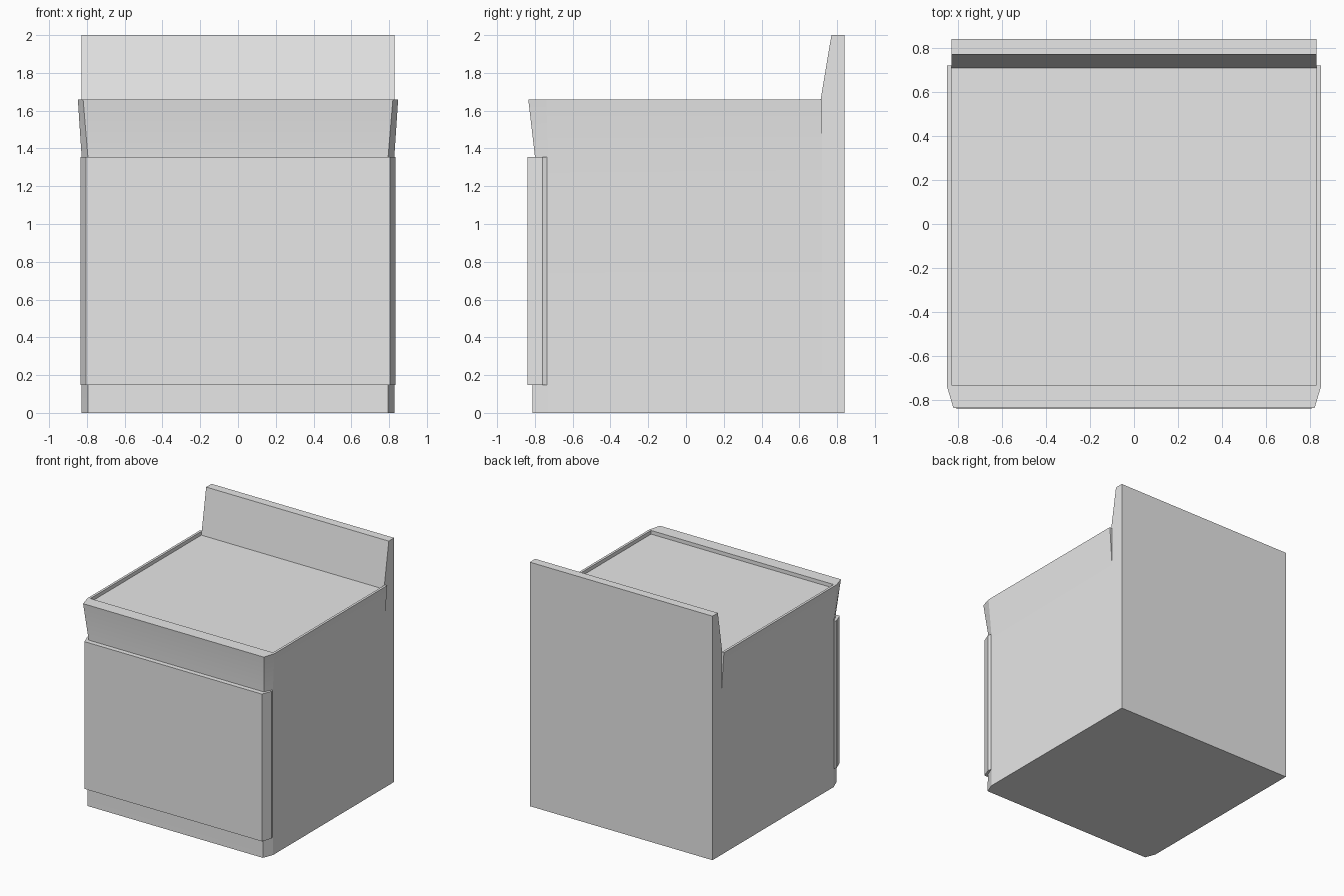
import bpy
import bmesh
import math

cube = bpy.data.objects.get("Cube")
if cube:
    bpy.data.objects.remove(cube, do_unlink=True)

grey = bpy.data.materials.new("light_grey")
grey.use_nodes = True
grey.diffuse_color = (0.8, 0.8, 0.8, 1)
grey.node_tree.nodes["Principled BSDF"].inputs["Base Color"].default_value = (0.8, 0.8, 0.8, 1)


def loft(name, rings):
    """Join matching closed rings of points and cap both ends."""
    bm = bmesh.new()
    loops = [[bm.verts.new(p) for p in ring] for ring in rings]
    for a, b in zip(loops, loops[1:]):
        n = len(a)
        for i in range(n):
            j = (i + 1) % n
            bm.faces.new((a[i], a[j], b[j], b[i]))
    bm.faces.new(loops[0])
    bm.faces.new(loops[-1])
    bmesh.ops.recalc_face_normals(bm, faces=bm.faces)
    mesh = bpy.data.meshes.new(name)
    bm.to_mesh(mesh)
    bm.free()
    obj = bpy.data.objects.new(name, mesh)
    bpy.context.collection.objects.link(obj)
    mesh.materials.append(grey)
    bpy.ops.object.select_all(action='DESELECT')
    obj.select_set(True)
    bpy.context.view_layer.objects.active = obj
    bpy.ops.object.shade_smooth_by_angle(angle=math.radians(20))
    return obj


def outline(half, z):
    """Mirror a half outline (front to back, +x side) at height z."""
    right = [(x, y, z) for x, y in half]
    return right + [(-x, y, z) for x, y, z in reversed(right)]


# Cabinet body with chamfered front corners, flared top and sunken worktop
BACK = 0.72
base = [(0.795, -0.813), (0.828, -0.73), (0.828, BACK)]
neck = [(0.795, -0.8), (0.828, -0.73), (0.828, BACK)]
rim = [(0.82, -0.835), (0.848, -0.74), (0.848, BACK)]
well = [(0.79, -0.73), (0.828, -0.73), (0.828, BACK - 0.002)]
loft("cabinet_body", [
    outline(base, 0), outline(neck, 1.36), outline(rim, 1.66),
    outline(well, 1.66), outline(well, 1.63)])

# Front door panel with bevelled sides
door = [(0.805, -0.84), (0.835, -0.76), (0.828, -0.735)]
loft("front_door", [outline(door, 0.148), outline(door, 1.355)])

# Back panel rising into a sloped splashback
profile = [(0.84, 0), (BACK, 0), (BACK, 1.6), (0.708, 1.63), (0.77, 2), (0.84, 2)]
loft("back_panel", [[(x, y, z) for y, z in profile] for x in (-0.828, 0.828)])
